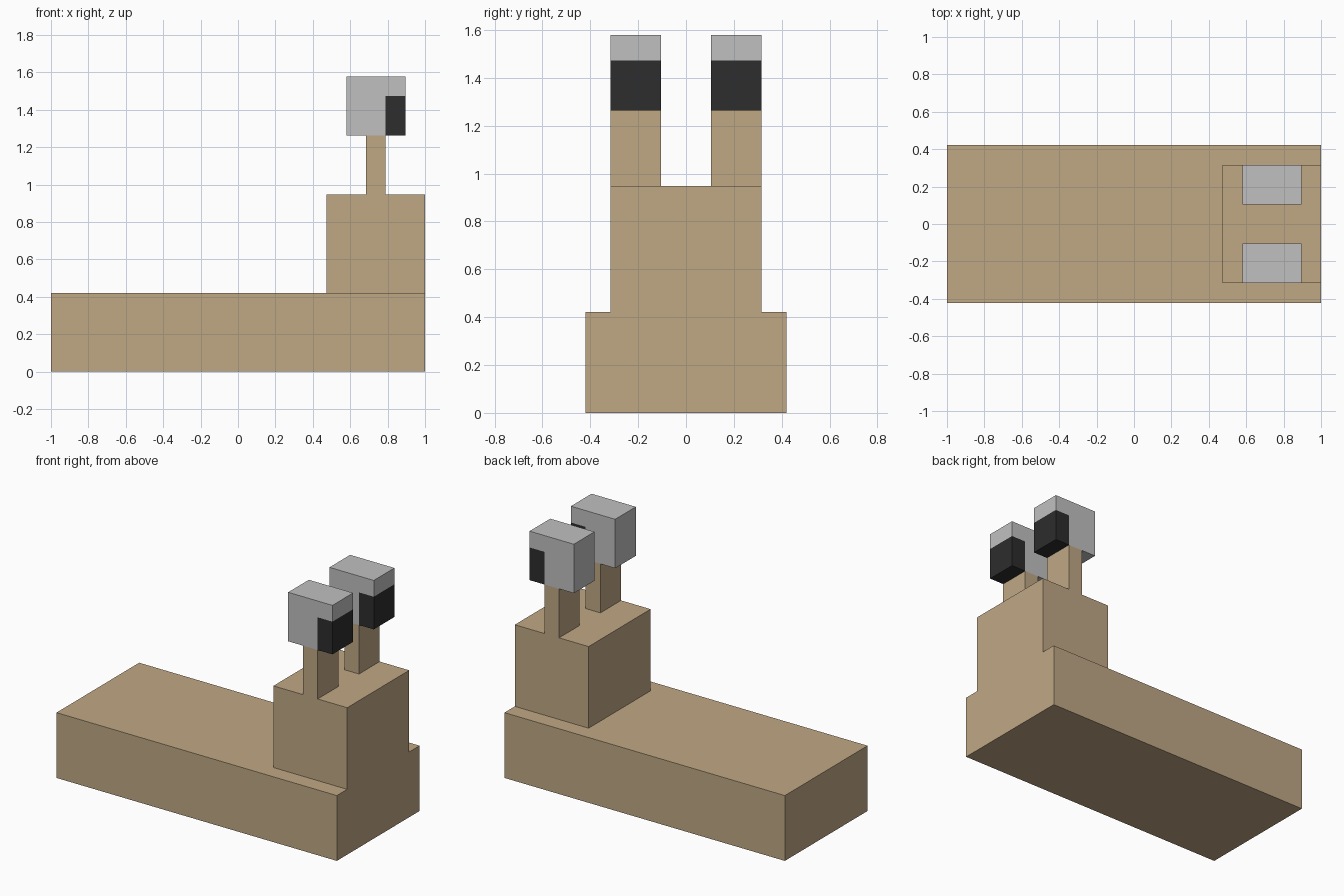
import bpy, bmesh
from mathutils import Vector

if "Cube" in bpy.data.objects:
    bpy.data.objects.remove(bpy.data.objects["Cube"], do_unlink=True)

U = 2 / 19  # grid unit: the base is 19 units long


def material(name, rgb):
    mat = bpy.data.materials.new(name)
    mat.use_nodes = True
    mat.diffuse_color = (*rgb, 1)
    mat.node_tree.nodes["Principled BSDF"].inputs["Base Color"].default_value = (*rgb, 1)
    return mat


tan = material("tan", (0.527, 0.392, 0.235))
grey = material("light grey", (0.527, 0.527, 0.527))
black = material("near black", (0.026, 0.026, 0.026))


def box(name, low, high, mats, corner=None):
    """Box between two corners in grid units; corner=(x, z) paints the part
    beyond x and below z with the second material."""
    low, high = Vector(low) * U, Vector(high) * U
    bm = bmesh.new()
    bmesh.ops.create_cube(bm, size=1)
    for v in bm.verts:
        v.co = (low + high) / 2 + v.co * (high - low)
    if corner:
        cx, cz = corner[0] * U, corner[1] * U
        for co, no in (((cx, 0, 0), (1, 0, 0)), ((0, 0, cz), (0, 0, 1))):
            bmesh.ops.bisect_plane(bm, geom=bm.verts[:] + bm.edges[:] + bm.faces[:],
                                   plane_co=co, plane_no=no)
        for f in bm.faces:
            c = f.calc_center_median()
            f.material_index = int(c.x > cx + 1e-4 and c.z < cz - 1e-4)
    mesh = bpy.data.meshes.new(name)
    bm.to_mesh(mesh)
    bm.free()
    for m in mats:
        mesh.materials.append(m)
    obj = bpy.data.objects.new(name, mesh)
    bpy.context.collection.objects.link(obj)
    return obj


# Long body and raised block at its +x end
box("body", (-9.5, -4, 0), (9.5, 4, 4), [tan])
box("head_block", (4.5, -3, 4), (9.5, 3, 9), [tan])

# Eye stalks and eyes with dark pupils wrapping the lower +x corner
for side, y in (("left", -3), ("right", 1)):
    box(f"eye_stalk_{side}", (6.5, y, 9), (7.5, y + 2, 12), [tan])
    box(f"eye_{side}", (5.5, y, 12), (8.5, y + 2, 15), [grey, black], corner=(7.5, 14))
